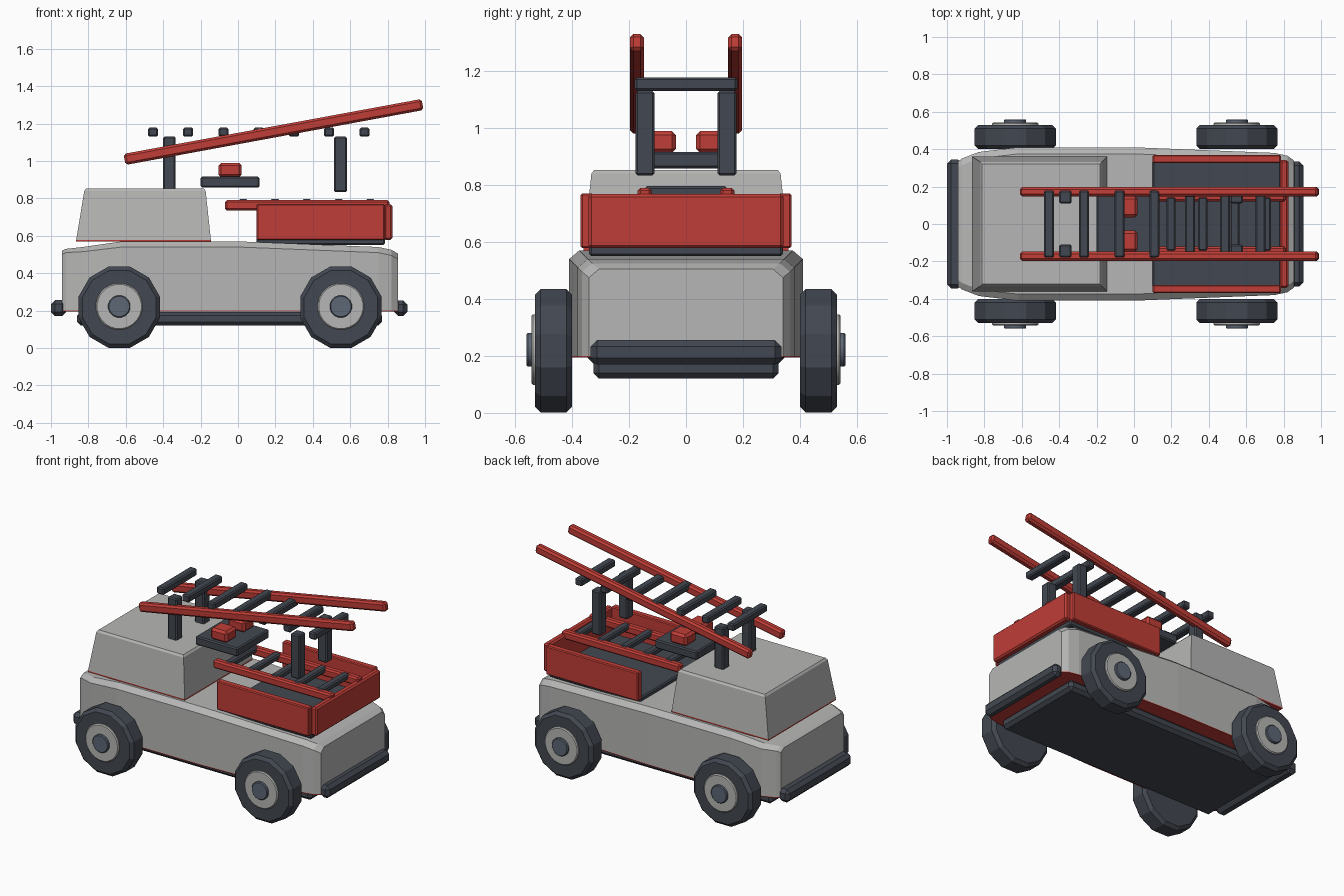
import bpy, bmesh, math
from mathutils import Matrix

if "Cube" in bpy.data.objects:
    bpy.data.objects.remove(bpy.data.objects["Cube"])


def mat(name, col):
    m = bpy.data.materials.new(name)
    m.diffuse_color = (*col, 1)
    m.use_nodes = True
    m.node_tree.nodes["Principled BSDF"].inputs["Base Color"].default_value = m.diffuse_color
    return m


GREY = mat("light grey", (0.47, 0.47, 0.465))
RED = mat("red", (0.53, 0.047, 0.038))
DARK = mat("dark slate", (0.055, 0.064, 0.082))
STEEL = mat("steel blue", (0.11, 0.135, 0.18))


def finish(name, bm, *mats, bevel=0.0, smooth=False):
    bmesh.ops.recalc_face_normals(bm, faces=bm.faces)
    me = bpy.data.meshes.new(name)
    bm.to_mesh(me)
    bm.free()
    for m in mats:
        me.materials.append(m)
    ob = bpy.data.objects.new(name, me)
    bpy.context.collection.objects.link(ob)
    if bevel:
        mod = ob.modifiers.new("bevel", 'BEVEL')
        mod.width = bevel
        mod.segments = 1
        mod.limit_method = 'ANGLE'
    if smooth:
        bpy.ops.object.select_all(action='DESELECT')
        ob.select_set(True)
        bpy.context.view_layer.objects.active = ob
        bpy.ops.object.shade_smooth_by_angle(angle=math.radians(25))
    return ob


def box(name, m, x, y, z, bevel=0.008, tilt=0.0):
    """Box from (min, max) ranges, optionally tilted about y."""
    bm = bmesh.new()
    bmesh.ops.create_cube(bm, size=1)
    c = [(r[0] + r[1]) / 2 for r in (x, y, z)]
    s = [r[1] - r[0] for r in (x, y, z)]
    bm.transform(Matrix.Translation(c) @ Matrix.Rotation(tilt, 4, 'Y')
                 @ Matrix.Diagonal((*s, 1)))
    return finish(name, bm, m, bevel=bevel)


def loft(name, rings, *mats, bevel=0.0, rule=None):
    """Skin closed rings of equal point count and cap both ends."""
    bm = bmesh.new()
    vs = [[bm.verts.new(p) for p in r] for r in rings]
    n = len(vs[0])
    for a, b in zip(vs, vs[1:]):
        for i in range(n):
            bm.faces.new((a[i], a[(i + 1) % n], b[(i + 1) % n], b[i]))
    bm.faces.new(vs[0])
    bm.faces.new(vs[-1])
    bmesh.ops.recalc_face_normals(bm, faces=bm.faces)
    if rule:
        for f in bm.faces:
            f.material_index = rule(f)
    return finish(name, bm, *mats, bevel=bevel)


def disc(name, m, x, z, r, y0, y1, sides, bevel, smooth):
    bm = bmesh.new()
    bmesh.ops.create_cone(bm, cap_ends=True, segments=sides, radius1=r,
                          radius2=r, depth=abs(y1 - y0))
    bm.transform(Matrix.Translation((x, (y0 + y1) / 2, z))
                 @ Matrix.Rotation(math.pi / 2, 4, 'X')
                 @ Matrix.Rotation(math.pi / sides, 4, 'Z'))
    return finish(name, bm, m, bevel=bevel, smooth=smooth)


# Body hull: x, half width, shoulder height, top height
hull = [(-0.94, 0.335, 0.50, 0.52), (-0.92, 0.35, 0.51, 0.53),
        (-0.83, 0.385, 0.515, 0.54), (-0.62, 0.41, 0.54, 0.57),
        (0.0, 0.41, 0.54, 0.57), (0.75, 0.38, 0.51, 0.54),
        (0.82, 0.365, 0.495, 0.525), (0.855, 0.34, 0.475, 0.505)]
rings = [[(x, -w, 0.20), (x, w, 0.20), (x, w, s), (x, w - 0.035, t),
          (x, 0.035 - w, t), (x, -w, s)] for x, w, s, t in hull]
loft("body", rings, GREY, RED, rule=lambda f: int(f.normal.z < -0.9))
loft("body_underside_trim",
     [[(x, -w, 0.194), (x, w, 0.194), (x, w, 0.20), (x, -w, 0.20)]
      for x, w, s, t in hull], RED)

# Cab: tapered block with a thin red base line
cab = [(-0.865, -0.145, 0.36, 0.578), (-0.822, -0.173, 0.332, 0.84),
       (-0.812, -0.183, 0.322, 0.853)]
loft("cab", [[(a, -w, z), (b, -w, z), (b, w, z), (a, w, z)]
             for a, b, w, z in cab], GREY)
box("cab_base_trim", RED, (-0.865, -0.145), (-0.36, 0.36), (0.569, 0.578), 0)

# Chassis and bumpers
box("chassis", DARK, (-0.86, 0.77), (-0.325, 0.325), (0.12, 0.193), 0.02)
box("front_bumper", DARK, (-1.0, -0.92), (-0.345, 0.345), (0.17, 0.257), 0.022)
box("rear_bumper", DARK, (0.835, 0.905), (-0.335, 0.335), (0.17, 0.255), 0.022)

# Wheels
for end, x in (("front", -0.635), ("rear", 0.55)):
    for side, s in (("left", -1), ("right", 1)):
        n = f"{end}_{side}"
        disc(n + "_tyre", DARK, x, 0.218, 0.2245, s * 0.40, s * 0.53, 12, 0.02, False)
        disc(n + "_hub", GREY, x, 0.222, 0.125, s * 0.50, s * 0.543, 24, 0.006, True)
        disc(n + "_hub_cap", STEEL, x, 0.222, 0.06, s * 0.52, s * 0.56, 16, 0.005, True)

# Open bed
box("bed_floor", DARK, (0.10, 0.785), (-0.34, 0.34), (0.55, 0.592), 0.008)
for s in (-1, 1):
    box("bed_side", RED, (0.10, 0.785), sorted((s * 0.325, s * 0.37)), (0.578, 0.77), 0.006)
box("tailgate", RED, (0.78, 0.825), (-0.342, 0.342), (0.578, 0.768), 0.01)

# Lower ladder lying over the bed
for s in (-1, 1):
    box("lower_ladder_rail", RED, (-0.07, 0.81), sorted((s * 0.12, s * 0.17)),
        (0.735, 0.79), 0.01)
for i in range(5):
    x = 0.028 + 0.17 * i
    box("lower_ladder_rung", DARK, (x - 0.025, x + 0.025), (-0.145, 0.145), (0.758, 0.796))

# Raised ladder: sloping rails, level rungs
slope = math.atan2(0.295, 1.6)
for s in (-1, 1):
    box("upper_ladder_rail", RED, (0.19 - 0.81, 0.19 + 0.81),
        sorted((s * 0.148, s * 0.197)), (1.125, 1.185), 0.012, tilt=-slope)
for i in range(7):
    x = -0.455 + 0.1885 * i
    box("upper_ladder_rung", DARK, (x - 0.027, x + 0.027), (-0.18, 0.18), (1.13, 1.178))

# Ladder posts
for x in (-0.367, 0.548):
    for s in (-1, 1):
        box("ladder_post", DARK, (x - 0.034, x + 0.034), sorted((s * 0.11, s * 0.178)),
            (0.833, 1.13))

# Light platform and beacons
box("light_platform", DARK, (-0.20, 0.115), (-0.17, 0.17), (0.858, 0.916))
for s in (-1, 1):
    box("beacon", RED, (-0.105, 0.02), sorted((s * 0.035, s * 0.15)), (0.912, 0.99), 0.015)
